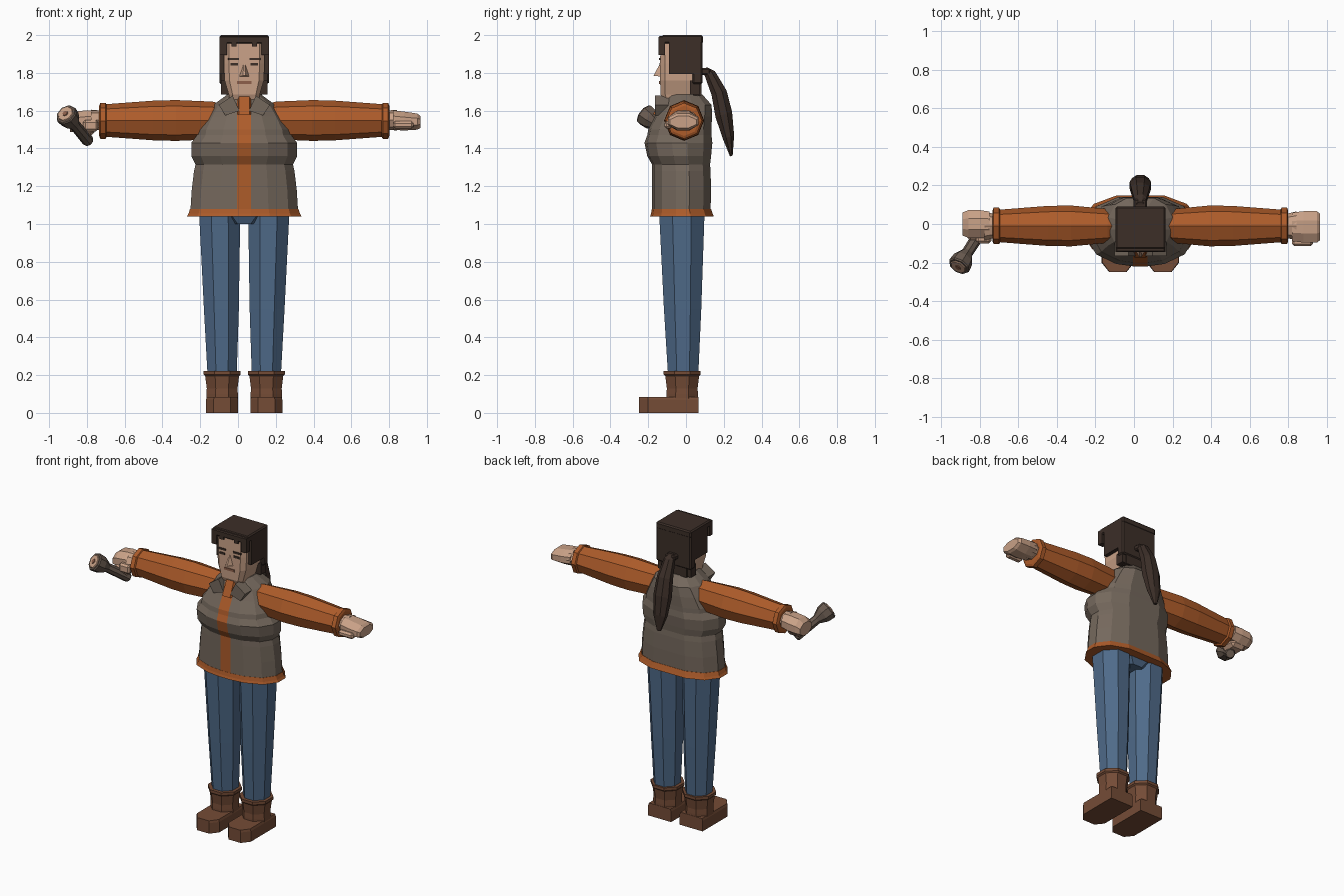
import bpy, bmesh, math
from mathutils import Vector

cube = bpy.data.objects.get("Cube")
if cube:
    bpy.data.objects.remove(cube)

CX = 0.033  # body centre line


def material(name, r, g, b):
    col = [(c / 255) ** 2.2 for c in (r, g, b)] + [1]
    m = bpy.data.materials.new(name)
    m.use_nodes = True
    m.diffuse_color = col
    bsdf = m.node_tree.nodes["Principled BSDF"]
    bsdf.inputs["Base Color"].default_value = col
    bsdf.inputs["Roughness"].default_value = 0.9
    return m


hair = material("dark hair", 62, 50, 44)
skin = material("skin", 200, 160, 134)
orange = material("orange cloth", 172, 92, 46)
vest = material("grey vest", 116, 104, 93)
denim = material("blue denim", 80, 106, 136)
leather = material("brown leather", 116, 77, 57)
lip = material("lips", 140, 96, 76)
metal = material("dark metal", 104, 90, 80)


def finish(name, bm, mats, rule=None):
    bmesh.ops.recalc_face_normals(bm, faces=bm.faces)
    me = bpy.data.meshes.new(name)
    if rule:
        for f in bm.faces:
            f.material_index = rule(f)
    bm.to_mesh(me)
    bm.free()
    for m in mats:
        me.materials.append(m)
    ob = bpy.data.objects.new(name, me)
    bpy.context.collection.objects.link(ob)
    return ob


def loft(name, rings, mats, rule=None):
    """Skin a stack of equal-length rings and cap both ends."""
    bm = bmesh.new()
    vs = [[bm.verts.new(p) for p in r] for r in rings]
    for a, b in zip(vs, vs[1:]):
        for i in range(len(a)):
            j = (i + 1) % len(a)
            bm.faces.new((a[i], a[j], b[j], b[i]))
    bm.faces.new(vs[0])
    bm.faces.new(vs[-1])
    return finish(name, bm, mats, rule)


def ring(c, ru, rv, u=(1, 0, 0), v=(0, 1, 0), n=8, phase=0.0):
    c, u, v = Vector(c), Vector(u), Vector(v)
    angles = [2 * math.pi * (i + phase) / n for i in range(n)]
    return [c + u * ru * math.cos(t) + v * rv * math.sin(t) for t in angles]


def box(name, x, y, z, mat, bevel=0.0):
    bm = bmesh.new()
    bmesh.ops.create_cube(bm, size=1)
    for v in bm.verts:
        v.co = [(lo + hi) / 2 + c * (hi - lo) for c, (lo, hi) in zip(v.co, (x, y, z))]
    if bevel:
        bmesh.ops.bevel(bm, geom=bm.edges[:], offset=bevel, segments=1, affect='EDGES')
    return finish(name, bm, [mat])


def across(x, s=1):
    return CX + s * x


def span(a, b, s=1):
    return tuple(sorted((across(a, s), across(b, s))))


# Torso: quilted vest with a narrow flat front strip for the zip
HALF = [(0.45, -0.93), (0.82, -0.66), (1, -0.2), (1, 0.25),
        (0.8, 0.72), (0.42, 0.97)]


def torso_ring(z, w, front, back, strip=0.037):
    mid, d = (front + back) / 2, (back - front) / 2
    half = [(strip, front)] + [(px * w, mid + py * d) for px, py in HALF]
    pts = half + [(-x, y) for x, y in reversed(half)]
    return [Vector((CX + x, y, z)) for x, y in pts]


def zip_rule(f):
    c = f.calc_center_median()
    return int(abs(c.x - CX) < 0.02 and f.normal.y < -0.1 and c.y < -0.05)


profile = [(1.07, .285, -.18, .135), (1.18, .278, -.18, .137), (1.28, .266, -.18, .135),
           (1.315, .258, -.18, .132), (1.36, .28, -.205, .138), (1.43, .28, -.22, .145),
           (1.47, .25, -.205, .14), (1.5, .245, -.2, .14), (1.57, .205, -.165, .142),
           (1.63, .165, -.14, .14), (1.685, .09, -.11, .09)]
loft("vest", [torso_ring(*p) for p in profile], [vest, orange], zip_rule)
loft("hem", [torso_ring(1.04, .303, -.19, .152), torso_ring(1.055, .295, -.185, .146),
             torso_ring(1.08, .287, -.181, .137)], [orange])
loft("inner_collar", [ring((CX, -.045, 1.58), .075, .14, phase=.5),
                      ring((CX, -.03, 1.682), .07, .105, phase=.5)], [orange])
loft("pelvis", [ring((CX, -.02, 1.0), .09, .1, phase=.5),
                ring((CX, -.02, 1.06), .2, .13, phase=.5)], [denim])

for s, side in ((1, "left"), (-1, "right")):
    # Collar lapel
    loft(side + "_lapel",
         [[Vector((across(x, s), y, z)) for x, z in
           ((.025, 1.60), (.10, 1.575), (.135, 1.63), (.062, 1.68))]
          for y in (-.165, -.09)], [vest])
    # Leg
    loft(side + "_leg", [ring((across(.117, s), -.015, .19), .083, .086, phase=.5),
                         ring((across(.121, s), -.018, .55), .1, .107, phase=.5),
                         ring((across(.13, s), -.022, 1.06), .118, .13, phase=.5)], [denim])
    # Boot shaft with a flared cuff
    loft(side + "_boot_shaft",
         [ring((across(.117, s), -.02, z), r, r, phase=.5) for z, r in
          ((.06, .09), (.1, .09), (.13, .088), (.195, .097), (.203, .106), (.222, .106))],
         [leather])
    # Boot foot with a chamfered toe
    outline = [(-.085, .065), (.085, .065), (.085, -.2), (.045, -.25), (-.045, -.25), (-.085, -.2)]
    loft(side + "_boot_foot",
         [[Vector((across(.117 + x * k, s), y, z)) for x, y in outline]
          for z, k in ((0, 1), (.07, 1), (.085, .94))], [leather])
    # Sleeve and cuff
    u, v = (0, 1, 0), (0, 0, 1)
    loft(side + "_sleeve",
         [ring((across(x, s), -.01, 1.548), ry, rz, u, v) for x, ry, rz in
          ((.1, .07, .085), (.17, .088, .1), (.36, .106, .108), (.48, .104, .105), (.75, .083, .085))],
         [orange])
    loft(side + "_cuff",
         [ring((across(x, s), -.01, 1.546), r, r, u, v) for x, r in
          ((.728, .085), (.734, .095), (.762, .095), (.768, .08))], [orange])
    # Wrist
    loft(side + "_wrist", [ring((across(x, s), -.01, 1.55), ry, rz, u, v) for x, ry, rz in
                           ((.75, .06, .05), (.81, .075, .055))], [skin])

# Open left hand
loft("left_palm", [ring((x, -.015, z), ry, rz, (0, 1, 0), (0, 0, 1), phase=.5) for x, ry, rz, z in
                   ((.82, .08, .056, 1.55), (.88, .088, .054, 1.545),
                    (.95, .088, .046, 1.542), (.966, .075, .034, 1.54))], [skin])
box("left_thumb", (.82, .93), (-.115, -.07), (1.505, 1.545), skin, .012)

# Right fist
loft("right_palm", [ring((x, 0, z), ry, rz, (0, 1, 0), (0, 0, 1), phase=.5) for x, ry, rz, z in
                    ((-.75, .07, .055, 1.55), (-.80, .078, .062, 1.545),
                     (-.86, .078, .06, 1.54), (-.89, .065, .045, 1.53))], [skin])
box("right_fingers", (-.87, -.76), (-.085, .03), (1.465, 1.53), skin, .02)
box("right_thumb", (-.82, -.74), (-.1, -.06), (1.49, 1.55), skin, .012)

# Flashlight held in the fist
tail, tip = Vector((-.79, -.03, 1.435)), Vector((-.912, -.222, 1.582))
axis = (tip - tail).normalized()
side_u = axis.cross(Vector((0, 0, 1))).normalized()
side_v = axis.cross(side_u)


def light_ring(t, r):
    return ring(tail.lerp(tip, t), r, r, side_u, side_v)


loft("flashlight_body", [light_ring(t, r) for t, r in
                         ((0, .026), (.04, .032), (.62, .03), (.8, .055), (.97, .06), (1, .055))], [metal])
loft("flashlight_lens", [light_ring(1, .045), light_ring(1.02, .042)], [skin])
loft("flashlight_bulb", [light_ring(1.02, .016), light_ring(1.035, .014)], [lip])

# Head with a tapered jaw
face = [(-.75, -1), (.75, -1), (1, -.75), (1, 1), (-1, 1), (-1, -.75)]
loft("head", [[Vector((CX + x * w, -.035 + y * d, z)) for x, y in face] for z, w, d in
              ((1.66, .078, .09), (1.685, .082, .1), (1.76, .104, .102),
               (1.85, .108, .102), (1.97, .108, .1))], [skin])
loft("nose", [[Vector((CX + x * k, y, z)) for x, y, z in
               ((-.03, -.13, 1.78), (.03, -.13, 1.78), (.006, -.172, 1.785), (-.006, -.172, 1.785))]
              if k else
              [Vector((CX + x, y, 1.845)) for x, y in
               ((-.006, -.13), (.006, -.13), (.004, -.14), (-.004, -.14))]
              for k in (1, 0)], [skin])
box("mouth", span(-.038, .038), (-.142, -.13), (1.742, 1.757), lip)

# Hair: cap, back, side panels, fringe and locks
box("hair_cap", span(-.13, .13), (-.13, .09), (1.955, 2.0), hair, .008)
box("hair_back", span(-.13, .13), (.035, .088), (1.74, 1.99), hair, .008)
box("hair_nape", span(-.095, .095), (.04, .082), (1.68, 1.76), hair)
box("hair_fringe", span(-.128, .128), (-.145, -.1), (1.955, 1.995), hair, .006)
for s, side in ((1, "left"), (-1, "right")):
    box(side + "_hair_panel", span(.1, .13, s), (-.09, .045), (1.795, 1.99), hair)
    box(side + "_hair_nape_lock", span(.08, .122, s), (.02, .075), (1.685, 1.76), hair)
    box(side + "_temple_lock", span(.092, .13, s), (-.145, -.11), (1.895, 1.99), hair)
    box(side + "_fringe_lock", span(.04, .068, s), (-.145, -.125), (1.94, 1.97), hair)
    # Brow and eye plates
    box(side + "_brow", span(.028, .085, s), (-.142, -.134), (1.868, 1.88), hair)
    box(side + "_eye", span(.034, .074, s), (-.141, -.134), (1.838, 1.852), hair)

# Ponytail: leaf-shaped sweep
tail_path = [(.1, 1.825, .02, .015), (.125, 1.80, .036, .032), (.175, 1.695, .052, .045),
             (.2, 1.58, .06, .05), (.225, 1.46, .048, .034), (.24, 1.36, .014, .008)]
loft("ponytail", [ring((CX, y, z), w, d, (1, 0, 0), (0, .95, .3), phase=.5)
                  for y, z, w, d in tail_path], [hair])
box("hair_tie", span(-.035, .035), (.08, .13), (1.79, 1.825), hair, .008)
